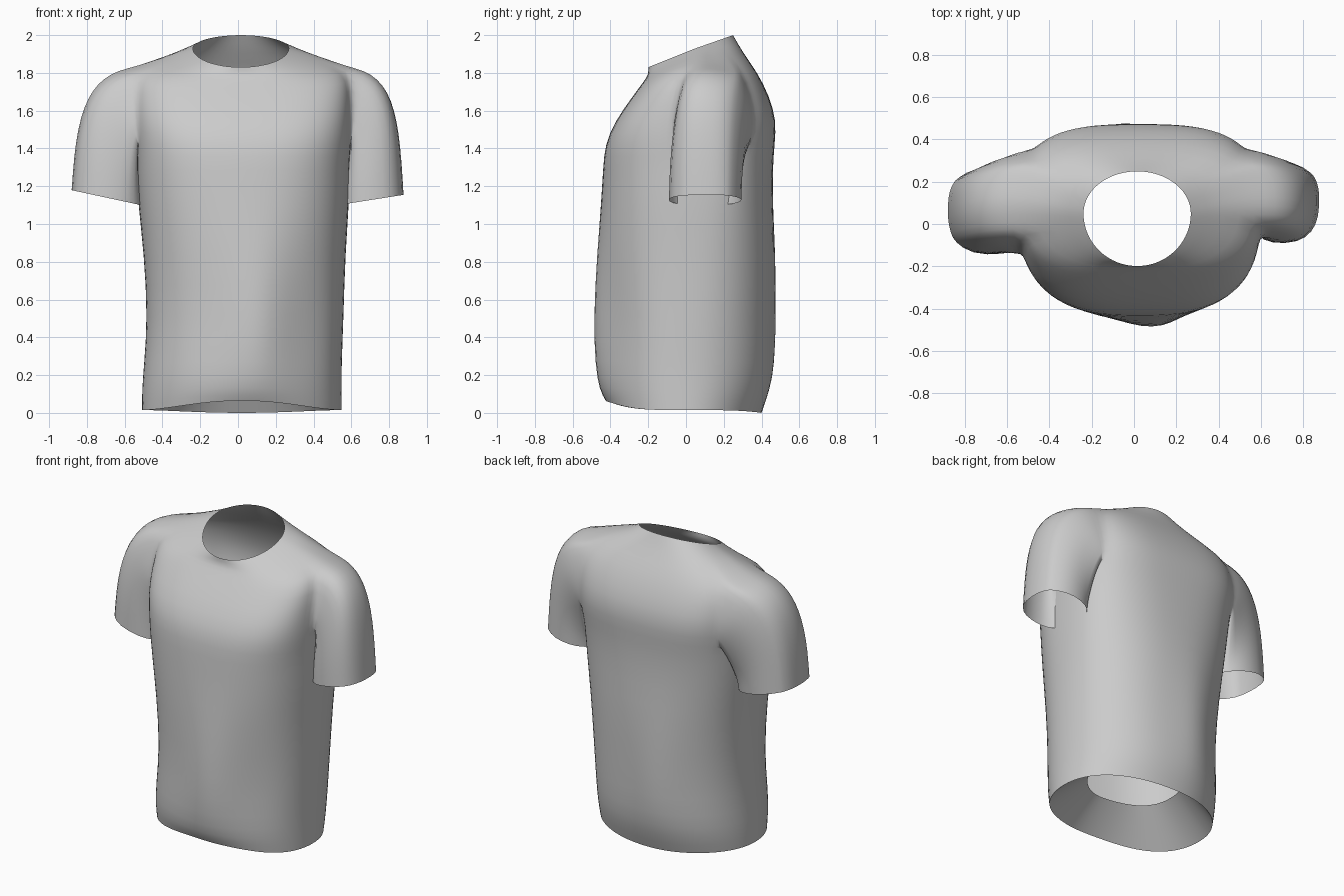
import bpy, bmesh, math
from mathutils import Vector

if "Cube" in bpy.data.objects:
    bpy.data.objects.remove(bpy.data.objects["Cube"], do_unlink=True)

SIDES = 40
HALF = SIDES // 2

# Sags and dents of the loose cloth: x, height, outward amount
FRONT_FOLDS = [(0.1, 0.5, 0.05), (0.4, 0.42, -0.03)]
BACK_FOLDS = [(-0.1, 0.5, 0.03)]


def flat_material(name, colour):
    mat = bpy.data.materials.new(name)
    mat.use_nodes = True
    mat.diffuse_color = colour
    mat.node_tree.nodes["Principled BSDF"].inputs["Base Color"].default_value = colour
    return mat


def soft_power(value, power):
    return math.copysign(abs(value) ** power, value)


def cloth_fold(x, z, folds):
    return sum(amount * math.exp(-((x - fx) / 0.14) ** 2 - ((z - fz) / 0.33) ** 2)
               for fx, fz, amount in folds)


def ring(bm, left, right, front, back, mid, z_front, z_side, z_back, shape, rise=1):
    """Cross-section, boxier as shape falls below 1, with its own end heights."""
    verts = []
    for i in range(SIDES):
        angle = math.tau * i / SIDES
        c = soft_power(math.cos(angle), shape)
        s = soft_power(math.sin(angle), shape)
        x = (left + right) / 2 + c * (right - left) / 2
        if s < 0:
            reach, z_end, folds = mid - front, z_front, FRONT_FOLDS
        else:
            reach, z_end, folds = back - mid, z_back, BACK_FOLDS
        z = z_side + (z_end - z_side) * abs(s) ** rise
        y = mid + s * (reach + cloth_fold(x, z, folds))
        verts.append(bm.verts.new((x, y, z)))
    return verts


def hem_ring(bm):
    return ring(bm, -0.51, 0.55, -0.42, 0.4, 0, 0.065, 0.015, 0, 0.95, rise=4)


def bridge(bm, lower, upper):
    count = len(lower)
    for i in range(count):
        j = (i + 1) % count
        bm.faces.new((lower[i], lower[j], upper[j], upper[i]))


def bezier(a, b, c, d, t):
    u = 1 - t
    return a * u ** 3 + b * 3 * u * u * t + c * 3 * u * t * t + d * t ** 3


def add_sleeve(bm, hole, side, inner, outer, y_front, y_back):
    """Sweep the armhole loop over the shoulder and down to the cuff."""
    steps = 7
    centre = (inner + outer) / 2
    low = min(v.co.z for v in hole)
    high = max(v.co.z for v in hole)
    y_low = min(v.co.y for v in hole)
    y_high = max(v.co.y for v in hole)
    paths = []
    for v in hole:
        t = (v.co.z - low) / (high - low)
        angle = math.atan2(t - 0.5, (v.co.y - y_low) / (y_high - y_low) - 0.5)
        cuff = centre + (outer - inner) / 2 * math.sin(angle)
        cuff.y = (y_front + y_back) / 2
        cuff.y += (y_back - y_front) / 2 * soft_power(math.cos(angle), 0.8)
        start = v.co.copy()
        paths.append((start, start + Vector((side * 0.25 * t, 0, -0.03 * t)),
                      cuff + Vector((-side * 0.02 * t, 0, 0.1 + 0.36 * t)), cuff))
    previous = hole
    for step in range(1, steps + 1):
        loop = [bm.verts.new(bezier(*path, step / steps)) for path in paths]
        bridge(bm, previous, loop)
        previous = loop


def armhole(bm, rings, first, last, bottom, top):
    """Open the body between two columns and two rows; return the rim in order."""
    cols = [k % SIDES for k in range(first, last + 1)]
    patch = {rings[r][k] for r in range(bottom, top + 1) for k in cols}
    rim = [rings[bottom][k] for k in cols]
    rim += [rings[r][cols[-1]] for r in range(bottom + 1, top)]
    rim += [rings[top][k] for k in reversed(cols)]
    rim += [rings[r][cols[0]] for r in range(top - 1, bottom, -1)]
    faces = [f for f in bm.faces if all(v in patch for v in f.verts)]
    bmesh.ops.delete(bm, geom=faces, context="FACES")
    return rim


def finish(bm, name, material):
    bmesh.ops.recalc_face_normals(bm, faces=bm.faces[:])
    mesh = bpy.data.meshes.new(name)
    bm.to_mesh(mesh)
    bm.free()
    for face in mesh.polygons:
        face.use_smooth = True
    mesh.materials.append(material)
    obj = bpy.data.objects.new(name, mesh)
    bpy.context.collection.objects.link(obj)
    soften = obj.modifiers.new("soft cloth", "SUBSURF")
    soften.levels = soften.render_levels = 1


cloth = flat_material("light grey cloth", (0.6, 0.6, 0.6, 1))

# Body: left, right, front, back, height, shape
body = [(-0.51, 0.55, -0.45, 0.44, 0.12, 0.94), (-0.5, 0.55, -0.46, 0.46, 0.25, 0.93),
        (-0.48, 0.56, -0.45, 0.46, 0.5, 0.92), (-0.5, 0.57, -0.46, 0.47, 0.85, 0.88),
        (-0.53, 0.59, -0.45, 0.46, 1.1, 0.82), (-0.54, 0.59, -0.44, 0.46, 1.3, 0.75),
        (-0.54, 0.6, -0.43, 0.47, 1.42, 0.7)]
# Shoulders and neck: left, right, front, back, middle, three heights, shape
yoke = [(-0.55, 0.6, -0.38, 0.48, 0.07, 1.54, 1.56, 1.55, 0.64),
        (-0.55, 0.6, -0.28, 0.44, 0.08, 1.68, 1.73, 1.68, 0.64),
        (-0.54, 0.58, -0.22, 0.38, 0.09, 1.76, 1.84, 1.8, 0.68),
        (-0.38, 0.42, -0.2, 0.3, 0.07, 1.79, 1.89, 1.91, 0.85),
        (-0.24, 0.27, -0.2, 0.25, 0.05, 1.83, 1.93, 2.0, 1)]

shirt = bmesh.new()
rings = [hem_ring(shirt)]
for left, right, front, back, z, shape in body:
    rings.append(ring(shirt, left, right, front, back, 0.05 * z, z, z, z, shape))
for row in yoke:
    rings.append(ring(shirt, *row))
for lower, upper in zip(rings, rings[1:]):
    bridge(shirt, lower, upper)

# Sleeves, lying against the body
add_sleeve(shirt, armhole(shirt, rings, -1, 4, 7, 10), 1,
           Vector((0.53, 0, 1.1)), Vector((0.88, 0, 1.155)), -0.105, 0.305)
add_sleeve(shirt, armhole(shirt, rings, HALF - 4, HALF + 2, 7, 10), -1,
           Vector((-0.49, 0, 1.095)), Vector((-0.885, 0, 1.18)), -0.16, 0.28)
finish(shirt, "shirt", cloth)

# Facing turned inward and up from the hem
facing = bmesh.new()
bridge(facing, hem_ring(facing),
       ring(facing, -0.27, 0.3, -0.22, 0.27, 0.02, 0.22, 0.22, 0.22, 0.85))
finish(facing, "hem_facing", cloth)
